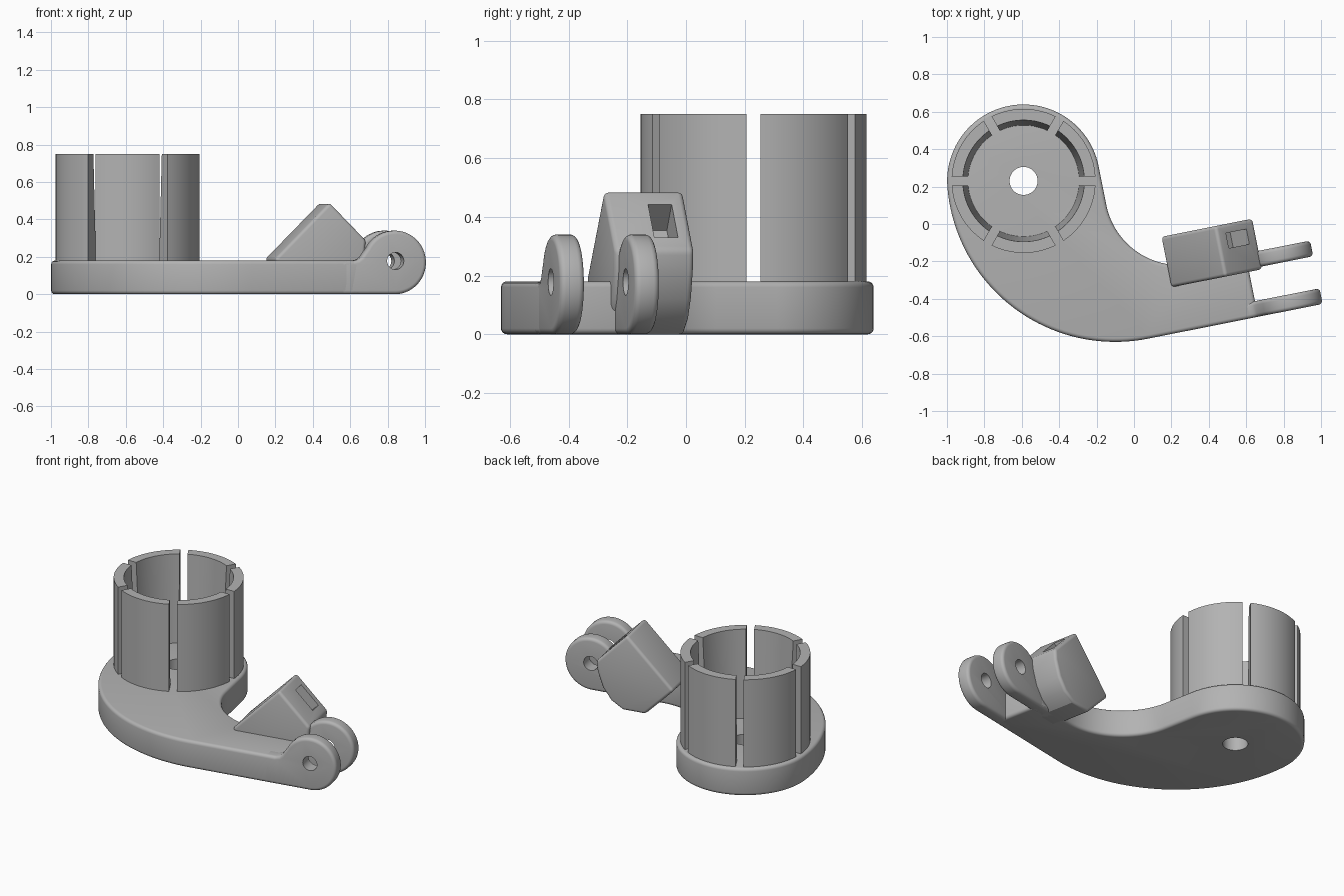
import bpy, bmesh
from math import radians, sin, cos, asin, atan2, degrees, hypot
from mathutils import Matrix, Vector

cube = bpy.data.objects.get("Cube")
if cube:
    bpy.data.objects.remove(cube, do_unlink=True)

# One grey for the whole part
grey = bpy.data.materials.new("plain_grey")
grey.use_nodes = True
GREY = (0.45, 0.45, 0.45, 1)
grey.diffuse_color = GREY
grey.node_tree.nodes["Principled BSDF"].inputs["Base Color"].default_value = GREY

# Arm frame: local x runs along the arm, local y across it
TILT = radians(11.25)
FRAME = Matrix.Translation((0.075, -0.613, 0)) @ Matrix.Rotation(TILT, 4, 'Z')

BASE_H = 0.18
ARM_W = 0.345
ARM_END = 0.6
SWEEP_R = 0.9
DISC = Vector((-0.488, 0.957))
HUB = Vector((0.782, 0.17))


def arc(center, r, a0, a1, n):
    return [(center[0] + r * cos(radians(a0 + (a1 - a0) * i / n)),
             center[1] + r * sin(radians(a0 + (a1 - a0) * i / n))) for i in range(n + 1)]


def add_object(name, bm):
    bmesh.ops.recalc_face_normals(bm, faces=bm.faces)
    mesh = bpy.data.meshes.new(name)
    bm.to_mesh(mesh)
    bm.free()
    mesh.materials.append(grey)
    ob = bpy.data.objects.new(name, mesh)
    bpy.context.collection.objects.link(ob)
    ob.matrix_world = FRAME
    return ob


def prism(name, outline, lo, hi, upright=False):
    """Extrude an outline along z, or a side profile across the arm."""
    bm = bmesh.new()
    place = (lambda p, d: (p[0], d, p[1])) if upright else (lambda p, d: (p[0], p[1], d))
    face = bm.faces.new([bm.verts.new(place(p, lo)) for p in outline])
    new = bmesh.ops.extrude_face_region(bm, geom=[face])["geom"]
    shift = Vector(place((0, 0), hi - lo))
    bmesh.ops.translate(bm, vec=shift, verts=[g for g in new if isinstance(g, bmesh.types.BMVert)])
    return add_object(name, bm)


def finish(ob, bevel=0.0, cutter=None):
    """Round the edges, cut the opening and smooth the curved faces."""
    bpy.ops.object.select_all(action='DESELECT')
    ob.select_set(True)
    bpy.context.view_layer.objects.active = ob
    bpy.context.view_layer.update()
    if bevel:
        mod = ob.modifiers.new("round_edges", 'BEVEL')
        mod.width, mod.segments = bevel, 4
        mod.limit_method, mod.angle_limit = 'ANGLE', radians(35)
        bpy.ops.object.modifier_apply(modifier=mod.name)
    if cutter:
        cutter.hide_render = True
        mod = ob.modifiers.new("opening", 'BOOLEAN')
        mod.operation, mod.solver, mod.object = 'DIFFERENCE', 'EXACT', cutter
        bpy.ops.object.modifier_apply(modifier=mod.name)
        bpy.data.objects.remove(cutter, do_unlink=True)
    bpy.ops.object.shade_smooth_by_angle(angle=radians(30))


# Curved base plate: big sweep, round head, inner fillet, straight arm
to_disc = DISC - Vector((0, SWEEP_R))
disc_r = SWEEP_R - to_disc.length
touch = degrees(atan2(to_disc.y, to_disc.x))
fillet_r = 0.4
fillet_c = (DISC.x + disc_r + fillet_r, ARM_W + fillet_r)
outline = arc((0, SWEEP_R), SWEEP_R, 270, touch, 40)
outline += arc(DISC, disc_r, touch, 0, 48)[1:]
outline += arc(fillet_c, fillet_r, 180, 270, 24)
outline += [(ARM_END, ARM_W), (ARM_END, 0)]
base = prism("base_plate", outline, 0, BASE_H)
finish(base, 0.02, prism("base_hole_cutter", arc(DISC, 0.075, 0, 352.5, 47), -0.1, 0.4))

# Split collar: six drafted wall segments with parallel-sided slots between
OUTER, INNER_TOP, INNER_LOW, HALF_SLOT = 0.385, 0.325, 0.297, 0.024
COLLAR_TOP = 0.75
bm = bmesh.new()
STEPS = 14
for k in range(6):
    mid = 60 * k + 30 - degrees(TILT)
    rows = []
    for r, z in ((OUTER, BASE_H - 0.01), (OUTER, COLLAR_TOP),
                 (INNER_TOP, COLLAR_TOP), (INNER_LOW, BASE_H - 0.01)):
        half = 30 - degrees(asin(HALF_SLOT / r))
        rows.append([bm.verts.new((x, y, z)) for x, y in arc(DISC, r, mid - half, mid + half, STEPS)])
    for j in range(4):
        a, b = rows[j], rows[(j + 1) % 4]
        for i in range(STEPS):
            bm.faces.new((a[i], a[i + 1], b[i + 1], b[i]))
    for i in (0, STEPS):
        bm.faces.new([row[i] for row in rows])
finish(add_object("split_collar", bm))

# Two hinge lugs with pin holes
lug = [(0.48, 0), (HUB.x, 0)] + arc(HUB, HUB.y, -90, 154, 40)[1:]
lug += [(0.612, 0.222), (0.598, 0.2), (0.58, 0.186), (0.555, BASE_H), (0.48, BASE_H)]
for name, lo in (("front_hinge_lug", 0.0), ("back_hinge_lug", 0.26)):
    ob = prism(name, lug, lo, lo + 0.085, True)
    hole = prism("pin_hole_cutter", arc(HUB + Vector((0, 0.008)), 0.046, 0, 345, 23),
                 lo - 0.1, lo + 0.2, True)
    finish(ob, 0.02, hole)

# Tilted block beside the arm, with a rectangular socket in its outer slope
block = [(0.17, 0.185), (0.472, 0.49), (0.672, 0.287), (0.665, 0.22),
         (0.63, 0.12), (0.575, 0.045), (0.5, 0), (0.355, 0)]
ob = prism("tilted_block", block, 0.245, 0.52, True)
mouth = Vector((0.573, 0.385))
along, out = Vector((1, -1)).normalized(), Vector((1, 1)).normalized()
socket = [mouth + along * a + out * d for a, d in
          ((-0.081, 0.05), (0.081, 0.05), (0.075, -0.12), (-0.075, -0.12))]
finish(ob, 0.018, prism("socket_cutter", socket, 0.39, 0.472, True))
